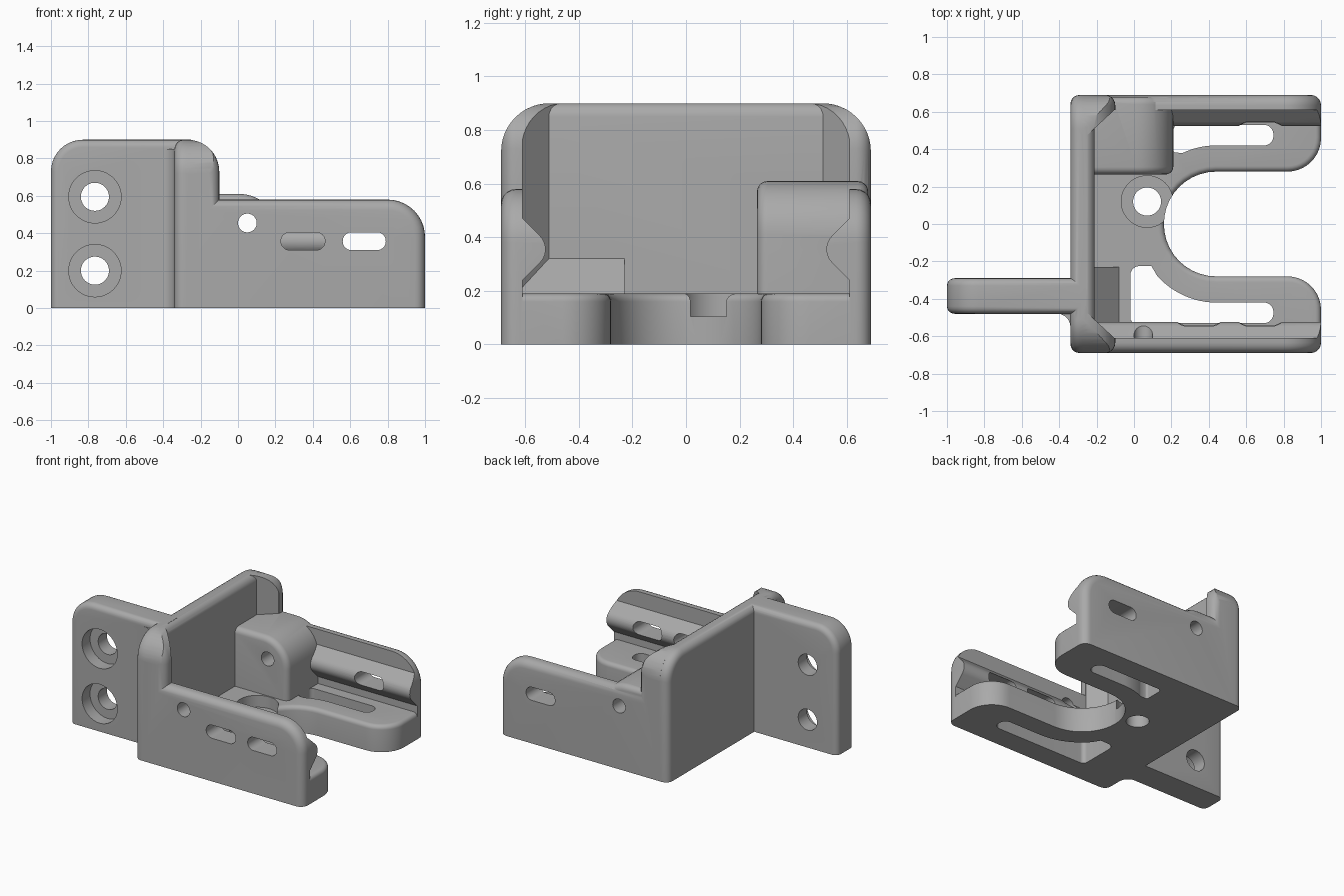
import bpy, bmesh
from math import sin, cos, pi, radians
from mathutils import Vector

if "Cube" in bpy.data.objects:
    bpy.data.objects.remove(bpy.data.objects["Cube"])

grey = bpy.data.materials.new("plain_grey")
grey.use_nodes = True
COLOR = (0.4, 0.4, 0.4, 1)
grey.diffuse_color = COLOR
grey.node_tree.nodes["Principled BSDF"].inputs["Base Color"].default_value = COLOR


def rounded(corners, steps=10):
    """Polygon from (u, v[, radius]) corners, each rounded by an arc."""
    out, n = [], len(corners)
    for i, c in enumerate(corners):
        p = Vector(c[:2])
        if len(c) < 3:
            out.append(p)
            continue
        a = (Vector(corners[i - 1][:2]) - p).normalized()
        b = (Vector(corners[(i + 1) % n][:2]) - p).normalized()
        half = a.angle(b) / 2
        mid = p + (a + b).normalized() * (c[2] / sin(half))
        start, end = p + a * (c[2] / (sin(half) / cos(half))) - mid, p + b * (c[2] / (sin(half) / cos(half))) - mid
        sweep = start.angle_signed(end)
        for k in range(steps + 1):
            t = -sweep * k / steps
            out.append(mid + Vector((start.x * cos(t) - start.y * sin(t), start.x * sin(t) + start.y * cos(t))))
    return out


def arc(cx, cy, r, a0, a1, steps=12):
    angles = [radians(a0 + (a1 - a0) * k / steps) for k in range(steps + 1)]
    return [(cx + r * cos(a), cy + r * sin(a)) for a in angles]


def prism(name, axis, pts, lo, hi, pick=None, width=0.04, side=1):
    """Extrude a profile along an axis; round the edges chosen by pick(midpoint)."""
    place = {"x": lambda u, v, h: (h, u * side, v),
             "y": lambda u, v, h: (u, h * side, v),
             "z": lambda u, v, h: (u, v * side, h)}[axis]
    bm = bmesh.new()
    rings = [[bm.verts.new(place(p[0], p[1], h)) for p in pts] for h in (lo, hi)]
    for ring in rings:
        bm.faces.new(ring)
    for i in range(len(pts)):
        bm.faces.new((rings[0][i - 1], rings[0][i], rings[1][i], rings[1][i - 1]))
    bmesh.ops.recalc_face_normals(bm, faces=bm.faces)
    if pick:
        edges = [e for e in bm.edges if pick((e.verts[0].co + e.verts[1].co) / 2)]
        bmesh.ops.bevel(bm, geom=edges, offset=width, segments=5, profile=0.5, affect="EDGES")
    mesh = bpy.data.meshes.new(name)
    bm.to_mesh(mesh)
    bm.free()
    mesh.materials.append(grey)
    obj = bpy.data.objects.new(name, mesh)
    bpy.context.collection.objects.link(obj)
    return obj


def combine(target, tool, operation):
    mod = target.modifiers.new("join", "BOOLEAN")
    mod.object, mod.operation, mod.solver = tool, operation, "EXACT"
    bpy.context.view_layer.objects.active = target
    bpy.ops.object.modifier_apply(modifier=mod.name)
    bpy.data.objects.remove(tool)


def hole(axis, u, v, r, lo, hi):
    combine(body, prism("hole_cutter", axis, arc(u, v, r, 0, 352.5, 47), lo, hi), "DIFFERENCE")


def slot(x0, x1, z0, z1, lo, hi):
    r = (z1 - z0) / 2 - 0.001
    pts = rounded([(x0, z0, r), (x1, z0, r), (x1, z1, r), (x0, z1, r)])
    combine(body, prism("slot_cutter", "y", pts, lo, hi), "DIFFERENCE")


# Tall upright wall
body = prism("bracket_body", "x",
             rounded([(-0.69, 0), (0.69, 0), (0.69, 0.9, 0.18), (-0.69, 0.9, 0.18)]),
             -0.34, -0.21, lambda m: m.z > 0.001 and abs(m.x + 0.275) > 0.06, 0.05)

# Floor with a round-ended opening between two arms
floor = prism("floor", "z",
              rounded([(-0.3, -0.62), (1, -0.62), (1, -0.28, 0.18), (0.16, -0.28, 0.279),
                       (0.16, 0.28, 0.279), (1, 0.28, 0.18), (1, 0.62), (-0.3, 0.62)]),
              0, 0.19, lambda m: m.z > 0.18 and abs(m.y) < 0.6 and m.x > -0.25, 0.03)
for side, x0, top, sweep in ((1, -0.02, -0.225, -139), (-1, 0.21, -0.381, -115)):
    inner = arc(0.44, 0, 0.42, -90, sweep)
    corners = [(x0, -0.53, 0.03), (0.745, -0.53, 0.05), (0.745, -0.42, 0.05)]
    corners += inner + [(inner[-1][0] - 0.03, top), (x0, top, 0.05 if side > 0 else 0.015)]
    window = prism("window_cutter", "z", rounded(corners), -0.1, 0.3, side=side)
    combine(floor, window, "DIFFERENCE")
combine(body, floor, "UNION")

# Side walls with an inner rail and a braced, rounded corner
outline = rounded([(-0.275, 0), (1, 0), (1, 0.58, 0.2), (-0.1, 0.58), (-0.1, 0.9, 0.17), (-0.275, 0.9)])
for side in (1, -1):
    wall = prism("side_wall", "x",
                 rounded([(-0.75, -0.1), (-0.61, -0.1), (-0.61, 0.24), (-0.495, 0.355, 0.07),
                          (-0.61, 0.47), (-0.61, 1), (-0.75, 1)]), -0.3, 1.1, side=side)
    brace = prism("corner_brace", "z", [(-0.28, -0.65), (-0.05, -0.66), (-0.25, -0.475), (-0.28, -0.475)],
                  0.1, 0.95, side=side)
    combine(wall, brace, "UNION")
    shape = prism("side_outline", "y", outline, -0.69, -0.4,
                  lambda m: abs(m.y) > 0.68 and m.z > 0.001 and m.x > -0.27, 0.055, side)
    combine(wall, shape, "INTERSECT")
    corner = prism("corner_cutter", "x",
                   [(-0.75, 0.72)] + arc(-0.51, 0.72, 0.18, 180, 90) + [(-0.51, 1), (-0.75, 1)],
                   -0.5, 0, side=side)
    combine(wall, corner, "DIFFERENCE")
    combine(body, wall, "UNION")

# Block against the back side wall
block = prism("block", "y", rounded([(-0.25, 0.1), (0.21, 0.1), (0.21, 0.61, 0.2), (-0.25, 0.61)]),
              0.265, 0.68, lambda m: abs(m.y - 0.47) > 0.15 and m.z > 0.11 and m.x > -0.24, 0.04)
combine(body, block, "UNION")

# Sloped gusset at the foot of the wall
gusset = prism("gusset", "y", [(-0.25, 0.15), (-0.04, 0.15), (-0.25, 0.36)], -0.65, -0.23)
combine(body, gusset, "UNION")

# Mounting flange and its fillet
flange = prism("flange", "y", rounded([(-1, 0), (-0.25, 0), (-0.25, 0.9), (-1, 0.9, 0.17)]),
               -0.48, -0.29, lambda m: abs(m.y + 0.385) > 0.09 and m.z > 0.001 and m.x < -0.26)
combine(body, flange, "UNION")
fillet = prism("flange_fillet", "z",
               arc(-0.41, -0.55, 0.07, 90, 0, 6) + [(-0.3, -0.55), (-0.3, -0.45), (-0.41, -0.45)], 0, 0.85)
combine(body, fillet, "UNION")

# Counterbored flange holes
for z in (0.2, 0.595):
    hole("y", -0.765, z, 0.075, -0.6, -0.2)
    hole("y", -0.765, z, 0.14, -0.6, -0.39)

# Floor screw hole and pocket, cross hole and slots
hole("z", 0.07, 0.12, 0.075, -0.1, 0.3)
hole("z", 0.07, 0.12, 0.138, 0.105, 0.3)
hole("y", 0.05, 0.455, 0.05, -1, 1)
slot(0.56, 0.79, 0.31, 0.405, -1, 1)
slot(0.23, 0.465, 0.31, 0.405, -1, -0.4)

bpy.ops.object.select_all(action="DESELECT")
body.select_set(True)
bpy.context.view_layer.objects.active = body
bpy.ops.object.shade_smooth_by_angle(angle=radians(30))
